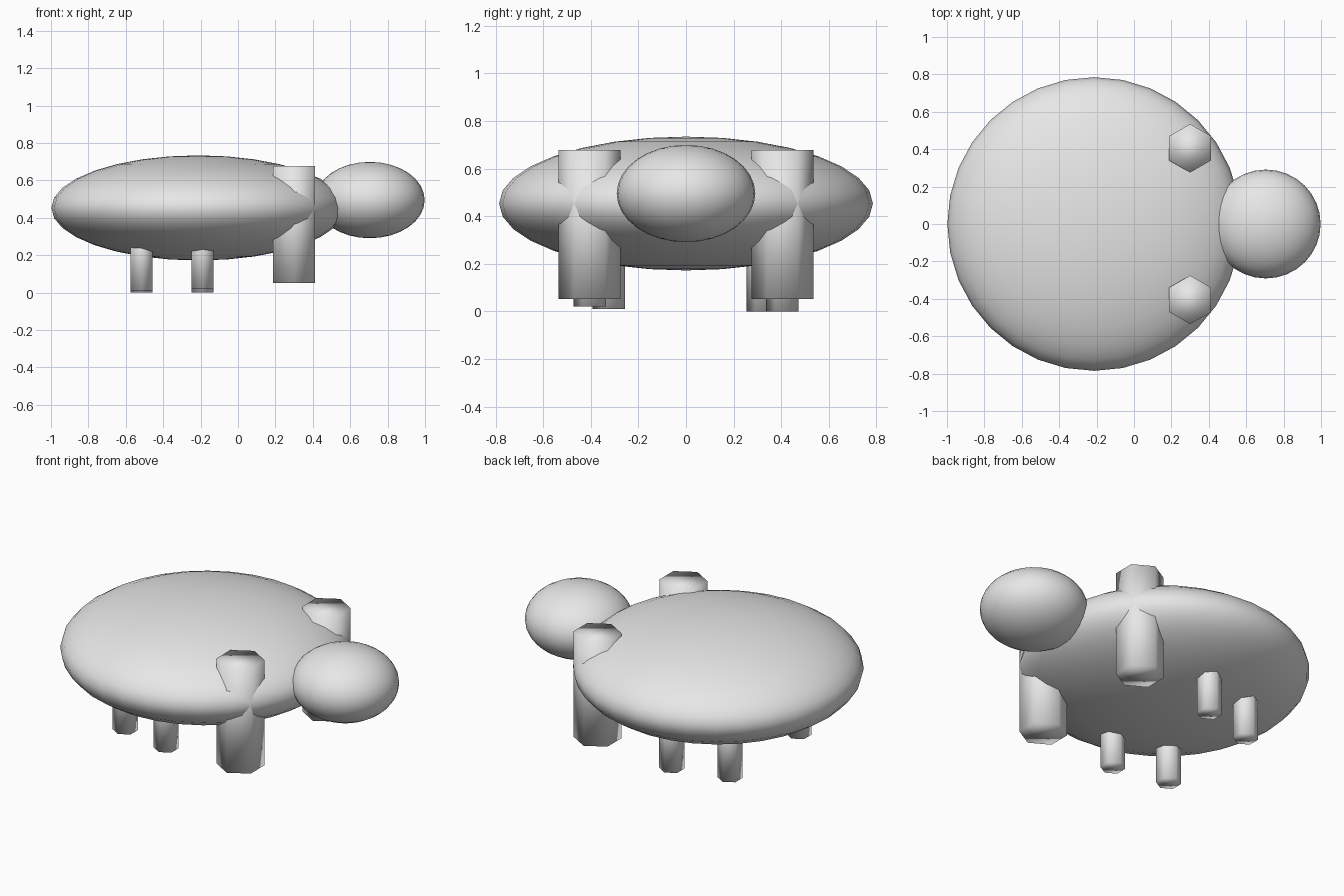
import bpy

if "Cube" in bpy.data.objects:
    bpy.data.objects.remove(bpy.data.objects["Cube"])

grey = bpy.data.materials.new("light grey")
grey.diffuse_color = (0.8, 0.8, 0.8, 1)
grey.use_nodes = True
grey.node_tree.nodes["Principled BSDF"].inputs["Base Color"].default_value = grey.diffuse_color


def finish(name):
    ob = bpy.context.object
    ob.name = name
    ob.data.materials.append(grey)
    bpy.ops.object.shade_smooth()


def ellipsoid(name, centre, radii):
    bpy.ops.mesh.primitive_uv_sphere_add(segments=32, ring_count=16, radius=1, location=centre)
    bpy.context.object.scale = radii
    finish(name)


def hex_post(name, x, y, radius, bottom, top):
    # six-sided post with corners pointing along y
    bpy.ops.mesh.primitive_cylinder_add(vertices=6, radius=radius, depth=top - bottom,
                                        location=(x, y, (top + bottom) / 2))
    finish(name)


# Flattened round body and egg-shaped head
ellipsoid("body", (-0.213, 0, 0.453), (0.785, 0.785, 0.281))
ellipsoid("head", (0.705, 0, 0.495), (0.293, 0.291, 0.204))

# Thick front legs passing up through the body
for side, y in (("left", 0.405), ("right", -0.405)):
    hex_post("front_leg_" + side, 0.3, y, 0.13, 0.052, 0.678)

# Thin middle and back legs, slightly uneven in length
hex_post("middle_leg_left", -0.19, 0.405, 0.068, 0.0, 0.4)
hex_post("middle_leg_right", -0.19, -0.405, 0.068, 0.02, 0.42)
hex_post("back_leg_left", -0.515, 0.322, 0.068, 0.0, 0.4)
hex_post("back_leg_right", -0.515, -0.325, 0.068, 0.01, 0.41)
